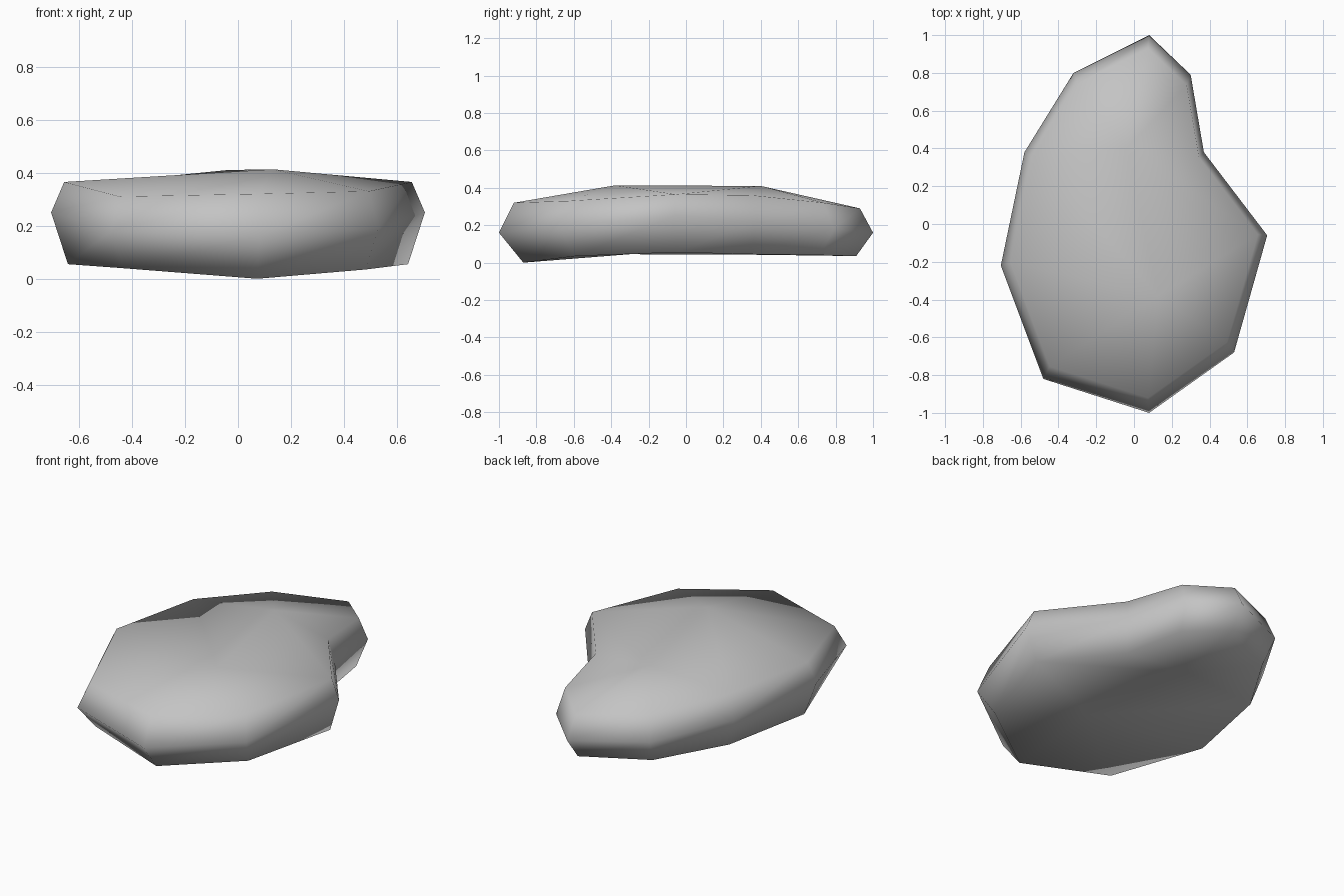
import bpy
import bmesh
import math

default_cube = bpy.data.objects.get("Cube")
if default_cube:
    bpy.data.objects.remove(default_cube, do_unlink=True)

# Stone colour
stone_grey = bpy.data.materials.new("stone grey")
stone_grey.use_nodes = True
colour = (0.55, 0.55, 0.55, 1)
stone_grey.diffuse_color = colour
shader = next(n for n in stone_grey.node_tree.nodes if n.type == "BSDF_PRINCIPLED")
shader.inputs["Base Color"].default_value = colour
shader.inputs["Roughness"].default_value = 0.8

# Outline, counter-clockwise from the back tip: x, y, girth height, top height, bottom height
OUTLINE = [
    (0.08, 1.0, 0.16, 0.29, 0.035),
    (-0.32, 0.8, 0.18, 0.32, 0.04),
    (-0.58, 0.38, 0.22, 0.36, 0.05),
    (-0.705, -0.22, 0.25, 0.365, 0.055),
    (-0.48, -0.82, 0.18, 0.31, 0.04),
    (0.08, -1.0, 0.16, 0.32, 0),
    (0.53, -0.68, 0.19, 0.33, 0.035),
    (0.705, -0.06, 0.25, 0.365, 0.055),
    (0.37, 0.38, 0.22, 0.36, 0.045),
    (0.30, 0.79, 0.18, 0.32, 0.04),
]
COUNT = len(OUTLINE)
FRONT_HALF = range(3, 8)  # outline points that join the front spine point

bm = bmesh.new()


def add_ring(scale, height_column, front_scale=None):
    """One loop of the outline, drawn in towards the middle."""
    ring = []
    for point in OUTLINE:
        y_scale = front_scale if front_scale and point[1] < 0 else scale
        ring.append(bm.verts.new((point[0] * scale, point[1] * y_scale, point[height_column])))
    return ring


def add_cap(ring, front_spine, back_spine):
    """Close a loop with a short two-point spine."""
    front = bm.verts.new(front_spine)
    back = bm.verts.new(back_spine)
    for i in range(COUNT):
        j = (i + 1) % COUNT
        start = front if i in FRONT_HALF else back
        end = front if j in FRONT_HALF else back
        bm.faces.new((ring[i], ring[j], end))
        if start != end:
            bm.faces.new((ring[i], end, start))


girth = add_ring(1.0, 2)
upper = add_ring(0.93, 3, front_scale=0.92)
lower = add_ring(0.91, 4, front_scale=0.87)

# Rounded sides
for below, above in ((lower, girth), (girth, upper)):
    for i in range(COUNT):
        j = (i + 1) % COUNT
        bm.faces.new((below[i], below[j], above[j], above[i]))

# Domed top and nearly flat underside
add_cap(upper, (0.13, -0.38, 0.413), (-0.04, 0.4, 0.41))
add_cap(lower, (0.08, -0.3, 0.045), (-0.04, 0.4, 0.042))

bmesh.ops.recalc_face_normals(bm, faces=bm.faces)
for face in bm.faces:
    face.smooth = True

mesh = bpy.data.meshes.new("flat_stone")
bm.to_mesh(mesh)
bm.free()
mesh.materials.append(stone_grey)
flat_stone = bpy.data.objects.new("flat_stone", mesh)
bpy.context.collection.objects.link(flat_stone)
